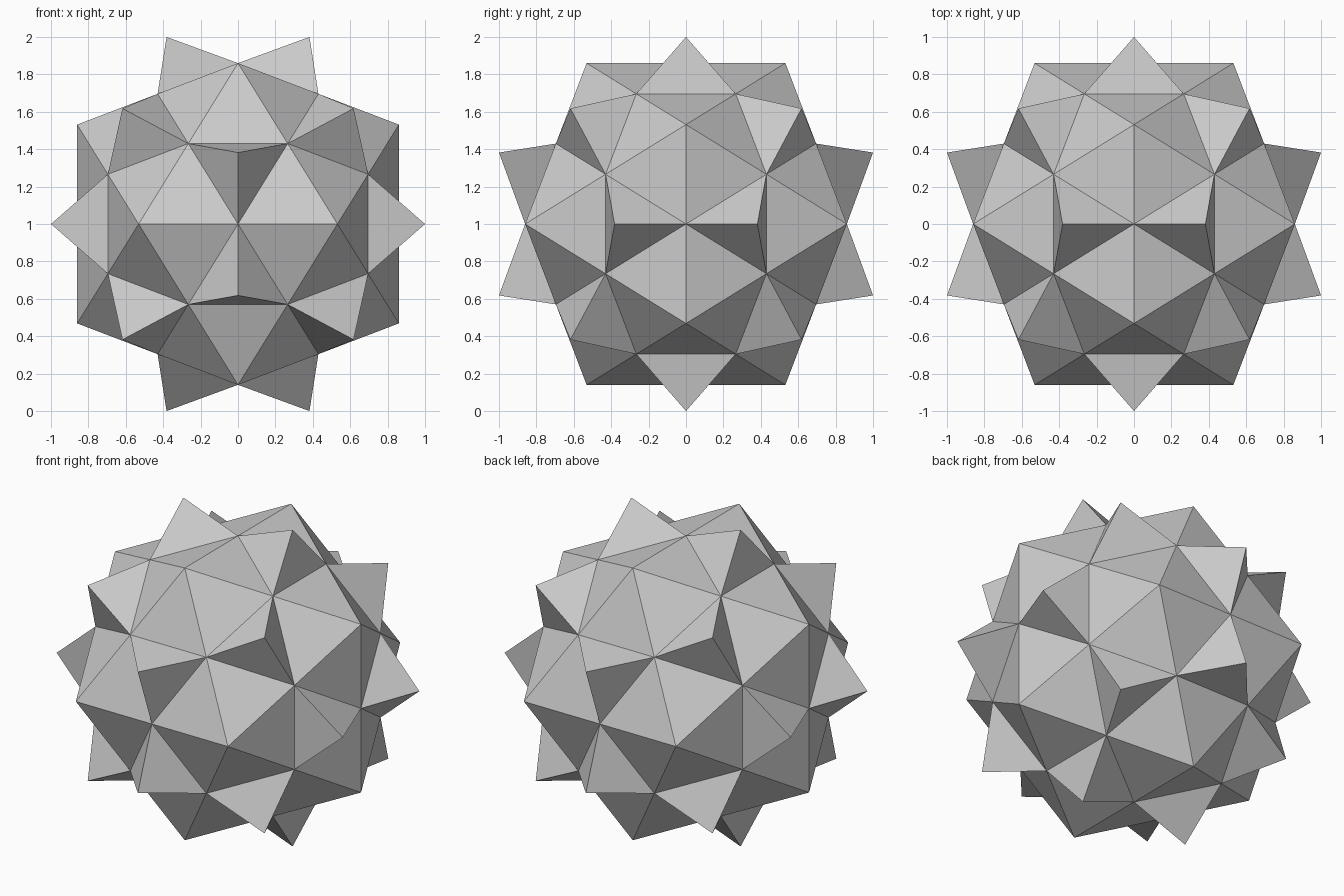
import bpy, bmesh
from mathutils import Vector

if "Cube" in bpy.data.objects:
    bpy.data.objects.remove(bpy.data.objects["Cube"])

PHI = (1 + 5 ** 0.5) / 2
LONG = 0.86                      # golden rectangle half-length
SHORT = LONG / PHI
TIP_RADIUS = (1 + PHI ** -4) ** 0.5   # spike tips reach exactly +-1 on the axes

bm = bmesh.new()

# Icosahedron: corners of three golden rectangles, wrapped in a hull
for s in (-SHORT, SHORT):
    for l in (-LONG, LONG):
        for co in ((0, s, l), (l, 0, s), (s, l, 0)):
            bm.verts.new(co)
bmesh.ops.convex_hull(bm, input=bm.verts[:])

# Split every face into four triangles
bmesh.ops.subdivide_edges(bm, edges=bm.edges[:], cuts=1, use_grid_fill=True)

# Raise a three-sided spike on each middle triangle
middles = [f for f in bm.faces if all(v.co.length < LONG * 1.05 for v in f.verts)]
tips = bmesh.ops.poke(bm, faces=middles)["verts"]
for v in tips:
    v.co = v.co.normalized() * TIP_RADIUS

# Stand on the ground
bmesh.ops.recalc_face_normals(bm, faces=bm.faces[:])
bmesh.ops.translate(bm, verts=bm.verts[:], vec=Vector((0, 0, 1)))

mesh = bpy.data.meshes.new("spiked_icosahedron")
bm.to_mesh(mesh)
bm.free()
bpy.context.collection.objects.link(bpy.data.objects.new("spiked_icosahedron", mesh))
